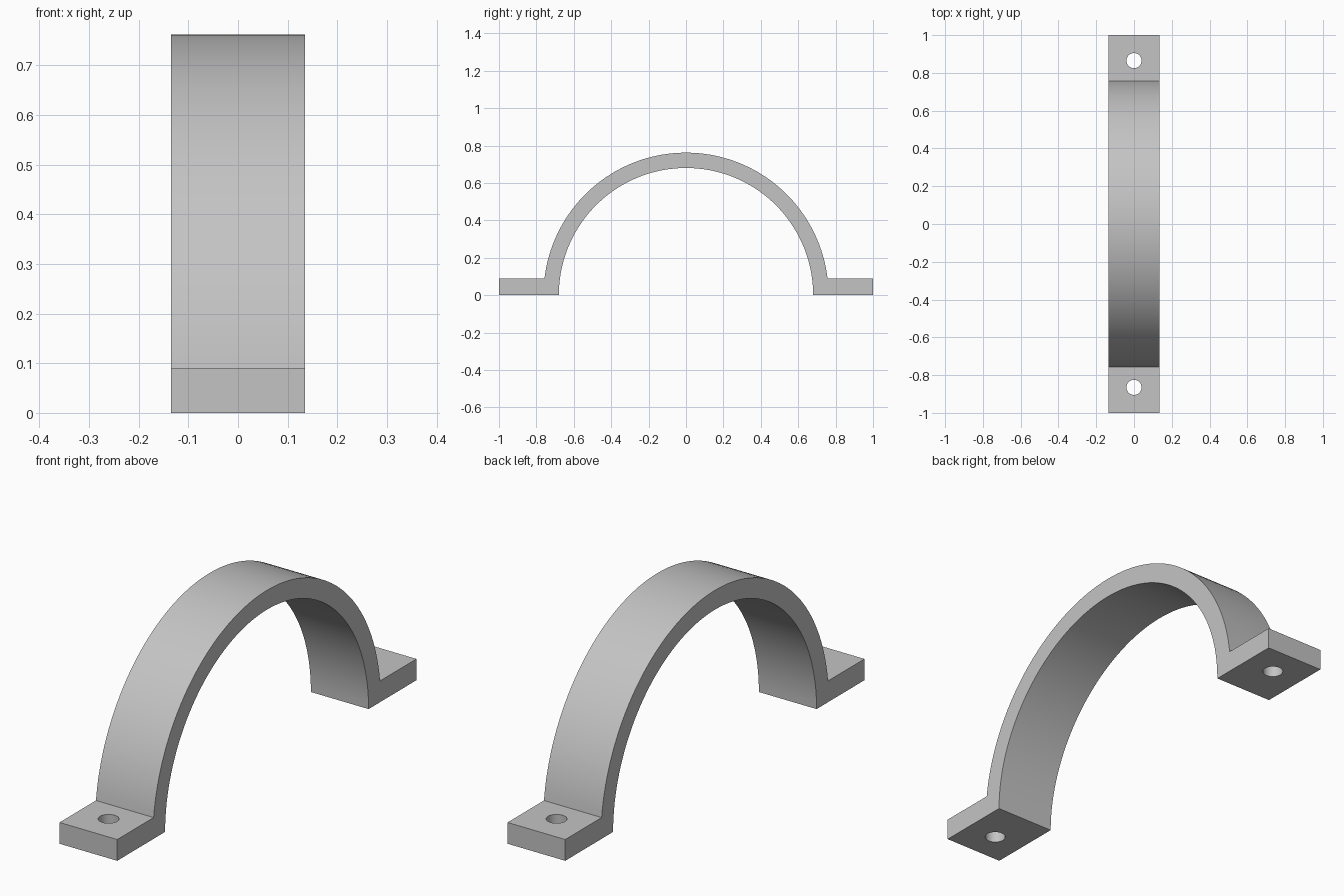
import bpy, bmesh
from math import sin, cos, pi, asin, radians

cube = bpy.data.objects.get("Cube")
if cube:
    bpy.data.objects.remove(cube, do_unlink=True)

HALF_WIDTH = 0.135
INNER, OUTER = 0.68, 0.762
FLANGE = 0.09
HOLE_Y, HOLE_R = 0.865, 0.04
STEPS = 72

grey = bpy.data.materials.new("light grey")
grey.use_nodes = True
colour = (0.55, 0.55, 0.55, 1)
grey.diffuse_color = colour
grey.node_tree.nodes["Principled BSDF"].inputs["Base Color"].default_value = colour


def arc(radius, start, end):
    angles = [start + (end - start) * i / STEPS for i in range(STEPS + 1)]
    return [(radius * cos(a), radius * sin(a)) for a in angles]


# Side profile (y, z): arched strap with a flat foot at each end
foot = asin(FLANGE / OUTER)
profile = [(1, 0), (1, FLANGE)] + arc(OUTER, foot, pi - foot)
profile += [(-1, FLANGE), (-1, 0)] + arc(INNER, pi, 0)

bm = bmesh.new()
face = bm.faces.new([bm.verts.new((-HALF_WIDTH, y, z)) for y, z in profile])
sweep = bmesh.ops.extrude_face_region(bm, geom=[face])
moved = [v for v in sweep["geom"] if isinstance(v, bmesh.types.BMVert)]
bmesh.ops.translate(bm, verts=moved, vec=(2 * HALF_WIDTH, 0, 0))
bmesh.ops.recalc_face_normals(bm, faces=bm.faces)
mesh = bpy.data.meshes.new("strap_clamp")
bm.to_mesh(mesh)
bm.free()
mesh.materials.append(grey)
strap = bpy.data.objects.new("strap_clamp", mesh)
bpy.context.collection.objects.link(strap)
bpy.context.view_layer.objects.active = strap

# Bolt hole through each foot
for side in (-1, 1):
    bpy.ops.mesh.primitive_cylinder_add(
        vertices=48, radius=HOLE_R, depth=0.4, location=(0, side * HOLE_Y, FLANGE / 2))
    cutter = bpy.context.object
    cutter.name = "hole_cutter"
    cutter.hide_render = True
    cutter.data.materials.append(grey)
    cut = strap.modifiers.new("bolt_hole", "BOOLEAN")
    cut.operation = "DIFFERENCE"
    cut.solver = "EXACT"
    cut.object = cutter
    bpy.context.view_layer.objects.active = strap
    bpy.ops.object.modifier_apply(modifier=cut.name)
    bpy.data.objects.remove(cutter, do_unlink=True)

# Smooth curves, crisp edges
bpy.ops.object.select_all(action="DESELECT")
strap.select_set(True)
bpy.context.view_layer.objects.active = strap
bpy.ops.object.shade_smooth_by_angle(angle=radians(30))
